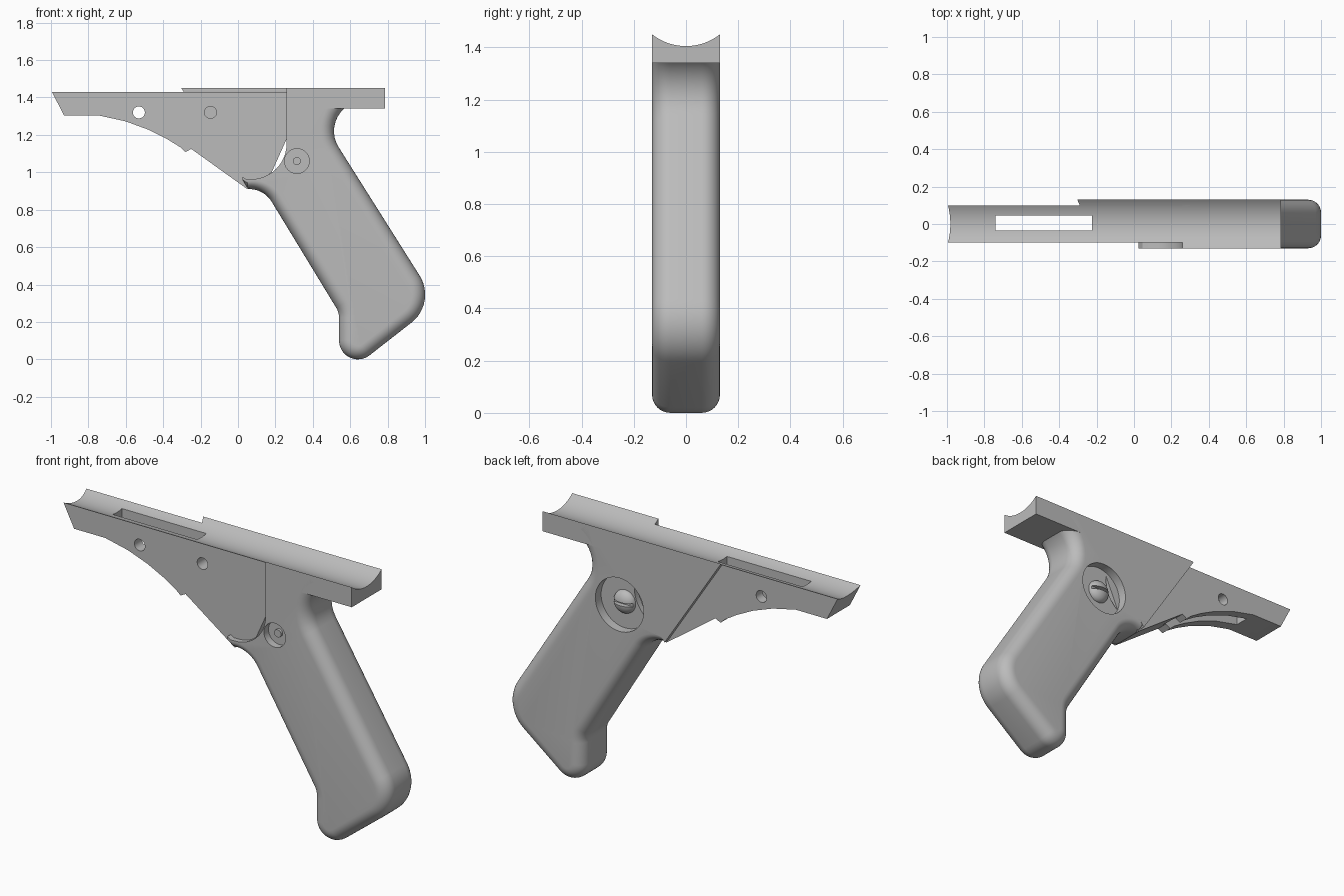
import bpy, bmesh, math
from mathutils import Vector, Matrix

cube = bpy.data.objects.get("Cube")
if cube:
    bpy.data.objects.remove(cube, do_unlink=True)

grey = bpy.data.materials.new("plain_grey")
grey.use_nodes = True
grey.diffuse_color = (0.5, 0.5, 0.5, 1)
grey.node_tree.nodes["Principled BSDF"].inputs["Base Color"].default_value = (0.5, 0.5, 0.5, 1)


def finish(name, bm):
    bmesh.ops.recalc_face_normals(bm, faces=bm.faces)
    mesh = bpy.data.meshes.new(name)
    bm.to_mesh(mesh)
    bm.free()
    mesh.materials.append(grey)
    obj = bpy.data.objects.new(name, mesh)
    bpy.context.collection.objects.link(obj)
    return obj


def rounded(corners, steps=12):
    """Polyline through (x, z, radius) corners, each corner turned into an arc."""
    out = []
    for i, (x, z, r) in enumerate(corners):
        p = Vector((x, z))
        if not r:
            out.append(p)
            continue
        a = (Vector(corners[i - 1][:2]) - p).normalized()
        b = (Vector(corners[i + 1][:2]) - p).normalized()
        half = a.angle(b) / 2
        centre = p + (a + b).normalized() * r / math.sin(half)
        start = p + a * r / math.tan(half) - centre
        end = p + b * r / math.tan(half) - centre
        turn = start.angle(end)
        for k in range(steps + 1):
            t = k / steps
            out.append(centre + (start * math.sin((1 - t) * turn)
                                 + end * math.sin(t * turn)) / math.sin(turn))
    return out


def loft(name, rings):
    """Solid through rings of equal point count, given as (y, points)."""
    bm = bmesh.new()
    rows = [[bm.verts.new((p[0], y, p[1])) for p in pts] for y, pts in rings]
    for a, b in zip(rows, rows[1:]):
        for i in range(len(a)):
            j = (i + 1) % len(a)
            bm.faces.new((a[i], a[j], b[j], b[i]))
    bm.faces.new(rows[0])
    bm.faces.new(rows[-1])
    return finish(name, bm)


def slab(name, pts, y0, y1):
    return loft(name, [(y0, pts), (y1, pts)])


def box(name, x0, x1, y0, y1, z0, z1):
    return slab(name, [(x0, z0), (x1, z0), (x1, z1), (x0, z1)], y0, y1)


def disc(name, x, z, r, y0, y1):
    pts = [(x + r * math.cos(a), z + r * math.sin(a))
           for a in (math.tau * k / 48 for k in range(48))]
    return slab(name, pts, y0, y1)


def cut(obj, cutters):
    bpy.context.view_layer.objects.active = obj
    for c in cutters:
        mod = obj.modifiers.new("cut", 'BOOLEAN')
        mod.operation = 'DIFFERENCE'
        mod.solver = 'EXACT'
        mod.object = c
        bpy.ops.object.modifier_apply(modifier=mod.name)


HALF = 0.13       # half thickness of the grip and rail
THIN = 0.10       # half thickness of the fore frame
SOFT = 0.07       # edge rounding of the grip
PIVOT = (0.315, 1.06)

# Fore frame: thin plate with a curved underside and a small tooth
fore_frame = slab("fore_frame", rounded([
    (-1.01, 1.46, 0), (-0.93, 1.303, 0), (-0.74, 1.303, 0), (-0.60, 1.272, 0),
    (-0.48, 1.228, 0), (-0.38, 1.178, 0), (-0.31, 1.135, 0), (-0.28, 1.108, 0),
    (-0.25, 1.125, 0), (0.05, 0.91, 0), (0.18, 1.0, 0), (0.27, 1.2, 0), (0.27, 1.46, 0)]),
    -THIN, THIN)

# Back plate: thickens the far side up to a slanted edge
back_plate = slab("back_plate", [(-0.31, 1.46), (0.04, 0.925), (0.06, 0.95),
                                 (0.27, 0.98), (0.27, 1.46)], THIN, HALF)

# Rear rail
rear_rail = box("rear_rail", 0.26, 0.785, -HALF, HALF, 1.34, 1.46)

# Grip: outer edge is softened, the edge against the frame stays sharp
edge = rounded([(0.05, 0.91, 0), (0.139, 0.91, 0.14), (0.54, 0.251, 0.1),
                (0.54, -0.106, 0.101), (1.063, 0.302, 0.19),
                (0.383, 1.38, 0.16), (0.8, 1.38, 0)])
edge = [p for p in edge if p.y < 1.362]
border = [Vector((0.5, 1.46))] + rounded([(0.26, 1.46, 0), (0.26, 0.963, 0.19),
                                          (0.045, 0.963, 0), (0.025, 0.975, 0),
                                          (0.025, 0.96, 0)])


def inset(d):
    pts = []
    for i, p in enumerate(edge):
        t = (edge[min(i + 1, len(edge) - 1)] - edge[max(i - 1, 0)]).normalized()
        pts.append(p + Vector((-t.y, t.x)) * d * min(1, 0.6 + 2 * (p.x - 0.05)))
    return pts + border


rings = []
for k in range(9):
    a = math.pi / 2 * k / 8
    rings.append((HALF - SOFT + SOFT * math.sin(a), inset(SOFT * (1 - math.cos(a)))))
grip = loft("grip", [(-y, pts) for y, pts in reversed(rings)] + rings)

# Cutters: barrel groove, slot, pin holes and screw recesses
bm = bmesh.new()
bmesh.ops.create_cone(bm, cap_ends=True, segments=128, radius1=0.21, radius2=0.21, depth=3,
                      matrix=Matrix.Translation((0, 0, 1.615)) @ Matrix.Rotation(math.pi / 2, 4, 'Y'))
groove = finish("groove_cutter", bm)
slot = box("slot_cutter", -0.74, -0.225, -0.035, 0.045, 0.9, 1.6)
front_pin = disc("front_pin_cutter", -0.53, 1.32, 0.032, -0.3, 0.3)
rear_pin = disc("rear_pin_cutter", -0.147, 1.32, 0.032, -0.3, 0.09)
near_recess = disc("near_recess_cutter", *PIVOT, 0.066, -0.3, -0.09)
far_recess = disc("far_recess_cutter", *PIVOT, 0.147, 0.08, 0.3)

cut(fore_frame, [groove, slot, front_pin, rear_pin, far_recess])
cut(back_plate, [groove, far_recess])
cut(rear_rail, [groove])
cut(grip, [groove, near_recess, far_recess])

# Slotted dome screw and its tip on the other side
bm = bmesh.new()
bmesh.ops.create_uvsphere(bm, u_segments=40, v_segments=24, radius=1,
                          matrix=Matrix.Translation((PIVOT[0], 0.078, PIVOT[1]))
                          @ Matrix.Diagonal((0.064, 0.045, 0.064, 1))
                          @ Matrix.Rotation(math.pi / 2, 4, 'X'))
screw_head = finish("screw_head", bm)
notch = box("notch_cutter", 0.2, 0.45, 0.095, 0.2, PIVOT[1] - 0.009, PIVOT[1] + 0.009)
cut(screw_head, [notch])
screw_tip = disc("screw_tip", *PIVOT, 0.021, -0.105, 0)

for c in (groove, slot, front_pin, rear_pin, near_recess, far_recess, notch):
    bpy.data.objects.remove(c, do_unlink=True)

# Smooth the curves, keep the hard edges
bpy.ops.object.select_all(action='DESELECT')
for obj in (fore_frame, back_plate, rear_rail, grip, screw_head, screw_tip):
    obj.select_set(True)
bpy.context.view_layer.objects.active = grip
bpy.ops.object.shade_smooth_by_angle(angle=math.radians(30))
